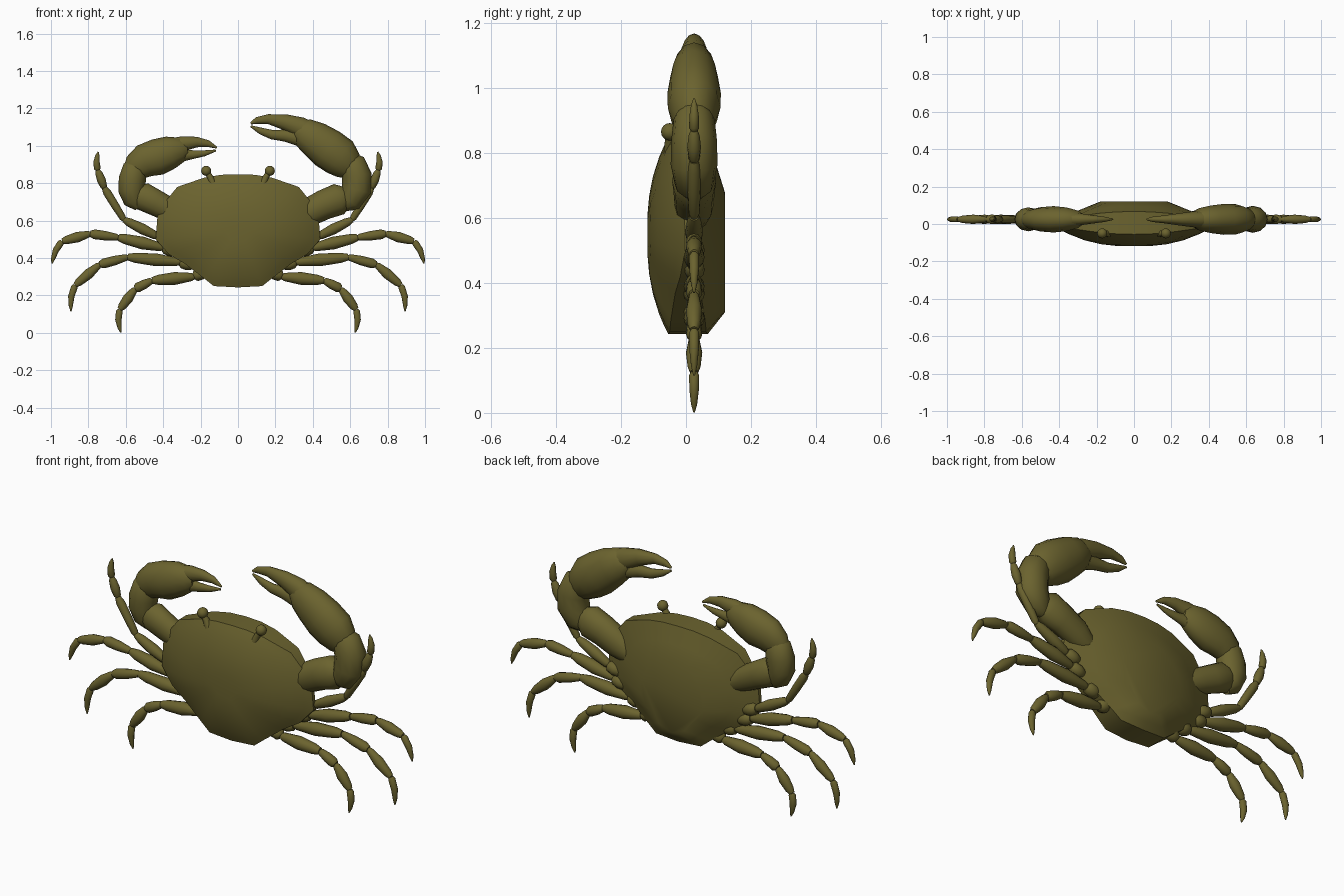
import bpy, bmesh, math
from mathutils import Vector

if "Cube" in bpy.data.objects:
    bpy.data.objects.remove(bpy.data.objects["Cube"])

olive = bpy.data.materials.new("olive shell")
olive.diffuse_color = (0.147, 0.125, 0.028, 1)
olive.use_nodes = True
olive.node_tree.nodes["Principled BSDF"].inputs["Base Color"].default_value = olive.diffuse_color
YC = 0.025   # plane of the limbs


def finish(name, bm):
    bmesh.ops.recalc_face_normals(bm, faces=bm.faces)
    me = bpy.data.meshes.new(name)
    bm.to_mesh(me)
    bm.free()
    me.materials.append(olive)
    ob = bpy.data.objects.new(name, me)
    bpy.context.collection.objects.link(ob)
    return ob


def skin(bm, rings, cap=True):
    rows = [[bm.verts.new(p) for p in r] for r in rings]
    for a, b in zip(rows, rows[1:]):
        n = len(a)
        for i in range(n):
            bm.faces.new((a[i], a[(i + 1) % n], b[(i + 1) % n], b[i]))
    if cap:
        bm.faces.new(rows[0])
        bm.faces.new(rows[-1])
    return rows


def limb(name, pts, depth=1.0, sides=12, side=1):
    """Tapered tube through (x, z, radius) points, elliptical in y."""
    bm = bmesh.new()
    rings = []
    for i, (x, z, r) in enumerate(pts):
        a, b = pts[max(i - 1, 0)], pts[min(i + 1, len(pts) - 1)]
        t = Vector((b[0] - a[0], b[1] - a[1])).normalized()
        ring = []
        for k in range(sides):
            u = 2 * math.pi * k / sides
            c, s = r * math.cos(u), r * depth * math.sin(u)
            ring.append((side * (x - t.y * c), YC + s, z + t.x * c))
        rings.append(ring)
    skin(bm, rings)
    return finish(name, bm)


def spindle(a, b, r0, r1, r2):
    """Points of a leg segment that swells between two joints."""
    def at(f, r):
        return (a[0] + (b[0] - a[0]) * f, a[1] + (b[1] - a[1]) * f, r)
    return [at(-0.02, r0 * 0.6), at(0.06, r0), at(0.45, r1), at(0.85, r2), at(1.0, r2 * 0.65)]


def ball(name, loc, r):
    bm = bmesh.new()
    bmesh.ops.create_uvsphere(bm, u_segments=12, v_segments=8, radius=r)
    bmesh.ops.translate(bm, verts=bm.verts, vec=loc)
    return finish(name, bm)


# Shell: outline, domed front, flat-topped back
half = [(0, .848), (.09, .845), (.18, .83), (.325, .78), (.39, .70), (.43, .63), (.44, .5),
        (.37, .42), (.285, .37), (.18, .29), (.13, .25), (0, .243)]
outline = half + [(-x, z) for x, z in half[-2:0:-1]]


def rim(x):
    return 0.055 * (1 - (abs(x) / 0.45) ** 2)


rings = []
for s in (0.2, 0.4, 0.6, 0.8, 0.92, 1.0):
    rings.append([(x * s, -rim(x) - (0.12 - rim(x)) * (1 - s ** 2.5), 0.55 + (z - 0.55) * s)
                  for x, z in outline])
for f in (0, 0.5, 1):
    ring = []
    for x, z in outline:
        yb = rim(x) + 0.012
        ring.append((x * (1 - 0.59 * f), yb + (0.12 - yb) * f,
                     z + (0.31 + (z - 0.243) * 0.61 - z) * f))
    rings.append(ring)
bm = bmesh.new()
skin(bm, rings)
finish("shell", bm)

# Eyes on stalks
for side, tag in ((1, "right"), (-1, "left")):
    ball("eye_" + tag, (side * 0.17, -0.05, 0.866), 0.027)
    st = limb("eye_stalk_" + tag, [(.135, .80, .02), (.15, .835, .016), (.168, .862, .014)], 1, 10, side)
    st.location.y = -0.05 - YC

# Walking legs: joints from body to tip
legs = [
    [(.36, .49), (.43, .515), (.61, .605), (.715, .775), (.75, .87), (.747, .968)],
    [(.33, .43), (.40, .455), (.64, .51), (.79, .53), (.94, .49), (.995, .37)],
    [(.24, .36), (.31, .378), (.59, .405), (.74, .365), (.87, .255), (.893, .115)],
    [(.17, .33), (.235, .30), (.46, .28), (.55, .235), (.632, .125), (.627, .002)],
]
for n, j in enumerate(legs, 1):
    k = 0.85 if n == 1 else 1.0
    for side, tag in ((1, "right"), (-1, "left")):
        nm = f"leg_{n}_{tag}_"
        limb(nm + "hip", spindle(j[0], j[1], .025, .033, .03), 1, 12, side)
        limb(nm + "thigh", spindle(j[1], j[2], .022, .034 * k, .027 * k), .95, 12, side)
        limb(nm + "knee", spindle(j[2], j[3], .018, .025 * k, .026 * k), .95, 12, side)
        limb(nm + "shin", spindle(j[3], j[4], .018, .028 * k, .022 * k), .9, 12, side)
        a, b = Vector(j[4]), Vector(j[5])
        d = b - a
        out = Vector((abs(d.y), abs(d.x))) * 0.08
        m = a + d * 0.45 + out
        limb(nm + "tip", [(a.x, a.y, .012), (*(a + d * .08 + out * .3), .018), (*m, .017),
                          (*(a + d * .8 + out * .5), .011), (b.x, b.y, .003)], .9, 10, side)

# Large claw on the right
limb("large_claw_upper_arm", [(.30, .60, .05), (.37, .64, .075), (.46, .685, .08), (.54, .715, .085),
                              (.575, .725, .06)], .8)
limb("large_claw_elbow", [(.555, .675, .03), (.60, .705, .068), (.635, .765, .082), (.635, .84, .08),
                          (.61, .905, .072), (.585, .935, .045)], .88)
limb("large_claw_palm", [(.625, .865, .05), (.59, .895, .085), (.545, .94, .108), (.48, .985, .11),
                         (.41, 1.035, .098), (.35, 1.07, .08), (.31, 1.085, .045)], .75)
limb("large_claw_upper_finger", [(.40, 1.06, .06), (.33, 1.10, .055), (.25, 1.127, .042),
                                 (.16, 1.143, .026), (.10, 1.135, .018), (.068, 1.12, .006)], .8)
limb("large_claw_lower_finger", [(.40, 1.02, .055), (.33, 1.04, .042), (.25, 1.055, .032),
                                 (.18, 1.06, .025), (.12, 1.08, .018), (.068, 1.105, .005)], .8)

# Small claw on the left
limb("small_claw_upper_arm", [(.30, .62, .05), (.37, .66, .065), (.44, .695, .07), (.51, .73, .075),
                              (.55, .745, .05)], .8, side=-1)
limb("small_claw_elbow", [(.525, .675, .03), (.555, .71, .058), (.57, .76, .07), (.565, .82, .073),
                          (.55, .88, .066), (.53, .91, .04)], .88, side=-1)
limb("small_claw_palm", [(.58, .85, .045), (.545, .885, .075), (.50, .92, .09), (.43, .94, .098),
                         (.36, .965, .088), (.30, .98, .065), (.27, .983, .035)], .72, side=-1)
limb("small_claw_upper_finger", [(.36, .99, .05), (.29, 1.012, .04), (.22, 1.02, .028),
                                 (.16, 1.012, .018), (.113, .99, .005)], .8, side=-1)
limb("small_claw_lower_finger", [(.36, .945, .05), (.30, .95, .035), (.24, .953, .023),
                                 (.18, .96, .016), (.118, .975, .005)], .8, side=-1)

# Smooth shading with crisp joints
bpy.ops.object.select_all(action='SELECT')
bpy.context.view_layer.objects.active = bpy.data.objects["shell"]
bpy.ops.object.shade_smooth_by_angle(angle=math.radians(45))
